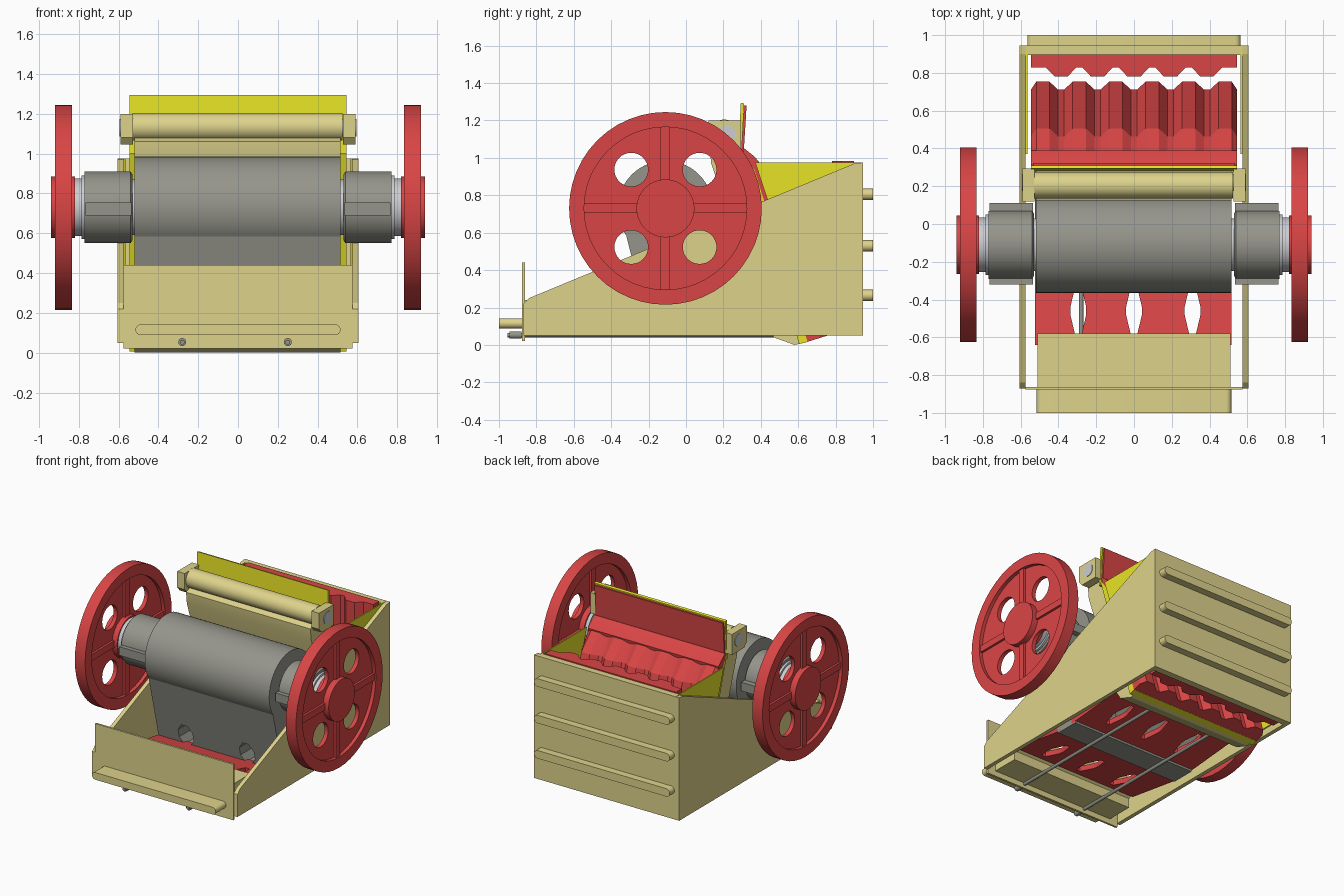
import bpy, bmesh
from math import sin, cos, pi, radians
from mathutils import Vector

if "Cube" in bpy.data.objects:
    bpy.data.objects.remove(bpy.data.objects["Cube"])


def material(name, rgb):
    m = bpy.data.materials.new(name)
    m.diffuse_color = (*rgb, 1)
    m.use_nodes = True
    m.node_tree.nodes["Principled BSDF"].inputs["Base Color"].default_value = m.diffuse_color
    return m


BEIGE = material("beige_paint", (.73, .65, .26))
RED = material("red_paint", (.70, .06, .06))
YELLOW = material("yellow_paint", (.80, .77, .02))
IRON = material("cast_iron", (.30, .30, .26))
STEEL = material("steel", (.6, .61, .64))


def shade(me):
    me.shade_smooth()
    me.set_sharp_from_angle(angle=radians(16))


def finish(name, bm, mat):
    bmesh.ops.remove_doubles(bm, verts=bm.verts, dist=1e-5)
    bmesh.ops.recalc_face_normals(bm, faces=bm.faces)
    me = bpy.data.meshes.new(name)
    bm.to_mesh(me)
    bm.free()
    me.materials.append(mat)
    shade(me)
    ob = bpy.data.objects.new(name, me)
    bpy.context.collection.objects.link(ob)
    return ob


def loft(name, sections, mat):
    """Skin a closed solid through equal-length outlines."""
    bm = bmesh.new()
    rings = [[bm.verts.new(p) for p in s] for s in sections]
    bm.faces.new(rings[0])
    bm.faces.new(rings[-1])
    for a, b in zip(rings, rings[1:]):
        for i in range(len(a)):
            bm.faces.new((a[i - 1], a[i], b[i], b[i - 1]))
    return finish(name, bm, mat)


def prism(name, pts, vec, mat):
    return loft(name, [pts, [Vector(p) + Vector(vec) for p in pts]], mat)


def prism_x(name, yz, x0, x1, mat):
    return prism(name, [(x0, y, z) for y, z in yz], (x1 - x0, 0, 0), mat)


def box(name, x, y, z, mat):
    return prism_x(name, [(y[0], z[0]), (y[1], z[0]), (y[1], z[1]), (y[0], z[1])], x[0], x[1], mat)


def arc(cy, cz, r, a0, a1, n):
    return [(cy + r * cos(radians(a0 + (a1 - a0) * i / n)), cz + r * sin(radians(a0 + (a1 - a0) * i / n)))
            for i in range(n + 1)]


def cyl_x(name, cy, cz, r, x0, x1, mat, n=40):
    return prism_x(name, arc(cy, cz, r, 0, 360, n)[:-1], x0, x1, mat)


def lathe_x(name, prof, cy, cz, mat, n=48):
    """Spin an (x, radius) outline about an x axis."""
    bm = bmesh.new()
    vs = [bm.verts.new((x, cy, cz + r)) for x, r in prof]
    es = [bm.edges.new(p) for p in zip(vs, vs[1:])]
    bmesh.ops.spin(bm, geom=vs + es, cent=(0, cy, cz), axis=(1, 0, 0), angle=2 * pi, steps=n)
    return finish(name, bm, mat)


def cut(ob, cutters):
    for c in cutters:
        m = ob.modifiers.new("cut", 'BOOLEAN')
        m.object, m.operation, m.solver = c, 'DIFFERENCE', 'EXACT'
        bpy.context.view_layer.objects.active = ob
        bpy.ops.object.modifier_apply(modifier=m.name)
        bpy.data.objects.remove(c)
    shade(ob.data)


def capsule_rib(name, half, z, r, y0, y1):
    pts = arc(half - r, z, r, -90, 90, 12) + arc(r - half, z, r, 90, 270, 12)
    prism(name, [(x, y0, zz) for x, zz in pts], (0, y1 - y0, 0), BEIGE)


def hexagon(x, y, tip, w, mid, h):
    return [(x - tip, y - h), (x + tip, y - h), (x + w, y - mid), (x + w, y + mid),
            (x + tip, y + h), (x - tip, y + h), (x - w, y + mid), (x - w, y - mid)]


SY, SZ = -.11, .73      # main shaft centre

# frame: side plates, front and back plates, ribs
for s, side in ((1, "right"), (-1, "left")):
    prism_x(side + "_side_plate", [(-.87, .05), (.945, .05), (.945, .975), (.90, .97), (-.84, .25), (-.87, .22)],
            s * .575, s * .605, BEIGE)
    # cheek liners closing the crushing chamber
    prism_x(side + "_cheek_liner", [(.37, .975), (.91, .975), (.91, .10), (.66, .10)], s * .565, s * .574, YELLOW)
box("front_plate", (-.575, .575), (-.877, -.862), (.02, .44), BEIGE)
box("back_plate", (-.575, .575), (.895, .945), (.05, .975), BEIGE)
capsule_rib("front_rib", .515, .115, .027, -1, -.87)
for i, z in enumerate((.265, .53, .805)):
    capsule_rib("back_rib_%d" % i, .565, z, .03, .94, 1)
# toggle seat behind the front plate
prism_x("toggle_seat", [(-.865, .06), (-.66, .06), (-.66, .13), (-.58, .19), (-.58, .24), (-.865, .24)],
        -.51, .51, BEIGE)

# flywheels, bearings and shaft ends
for s, side in ((1, "right"), (-1, "left")):
    prof = [(.82, 0), (.82, .155), (.862, .155), (.862, .435), (.835, .435), (.835, .515),
            (.92, .515), (.92, .435), (.893, .435), (.893, .155), (.94, .155), (.94, 0)]
    wheel = lathe_x(side + "_flywheel", [(s * x, r) for x, r in prof], SY, SZ, RED)
    cut(wheel, [cyl_x("cutter", SY + a * .183, SZ + b * .207, .09, s * .7, s * 1.1, RED, 32)
                for a in (1, -1) for b in (1, -1)])
    for d in (1, -1):
        lo, hi = sorted((d * .15, d * .44))
        box("%s_spoke_upright_%d" % (side, d), (s * .845, s * .91), (SY - .025, SY + .025), (SZ + lo, SZ + hi), RED)
        box("%s_spoke_level_%d" % (side, d), (s * .845, s * .91), (SY + lo, SY + hi), (SZ - .025, SZ + .025), RED)
    lathe_x(side + "_bearing", [(s * x, r) for x, r in
            ((.53, 0), (.53, .165), (.54, .18), (.77, .18), (.77, 0))], SY, SZ, IRON)
    box(side + "_bearing_flange", (s * .535, s * .765), (SY - .21, SY + .22), (.69, .755), IRON)
    lathe_x(side + "_shaft_end", [(s * x, r) for x, r in
            ((.5, 0), (.5, .14), (.77, .14), (.77, .16), (.787, .16), (.787, .145), (.83, .145), (.83, 0))],
            SY, SZ, STEEL)

# pitman: drum with hanging tapered body
pit = prism_x("pitman", arc(SY, SZ, .255, 215, -35, 40) + [(-.01, .06), (-.19, .06)], -.52, .515, IRON)
cut(pit, [prism("cutter", [(x, -.6, z) for x, z in hexagon(xc, .18, .025, .06, .03, .08)], (0, 1, 0), IRON)
          for xc in (-.28, .23)])


# toggle plates either side of the pitman, pierced by long diamonds
def toggle(name, a, b, yc):
    (ya, za), (yb, zb) = a, b
    ob = prism_x(name, [(ya, za - .02), (yb, zb - .02), (yb, zb + .02), (ya, za + .02)], -.525, .515, RED)
    cut(ob, [prism("cutter", [(x, y, -1) for x, y in hexagon(xc, yc, .016, .042, .02, .13)], (0, 0, 2), RED)
             for xc in (-.295, 0, .31)])


toggle("front_toggle_plate", (-.64, .16), (-.16, .085), -.46)
toggle("rear_toggle_plate", (-.05, .09), (.50, .14), .22)

# tension rods with spring nuts at the front
for x, side in ((.25, "right"), (-.28, "left")):
    for nm, r, y0, y1 in (("rod", .012, -.955, .47), ("spring", .02, -.945, -.88)):
        prism(side + "_tension_" + nm, [(px, y0, pz) for px, pz in arc(x, .053, r, 0, 360, 24)[:-1]],
              (0, y1 - y0, 0), IRON)

# swing jaw hung from its pivot, with backing plate and top clamp
prism_x("swing_jaw", [(.125, 1.06), (.135, .97), (.43, .10), (.47, .04), (.58, 0), (.615, .008), (.30, 1.04), (.26, 1.12)],
        -.52, .515, BEIGE)
prism_x("jaw_backing_plate", [(.605, .005), (.652, .016), (.37, .93), (.29, 1.04)], -.545, .545, YELLOW)
prism_x("liner_clamp", [(.302, 1.05), (.312, 1.05), (.36, 1.012), (.39, .98), (.38, .92), (.33, .95)],
        -.544, .544, RED)
cyl_x("jaw_pivot_tube", .205, 1.135, .07, -.53, .525, BEIGE)
for s, side in ((1, "right"), (-1, "left")):
    prism_x(side + "_pivot_block", [(.12, 1.08), (.15, 1.045), (.295, 1.045), (.295, 1.20), (.12, 1.20)],
            s * .528, s * .59, BEIGE)
    cyl_x(side + "_pivot_pin", .22, 1.13, .045, s * .5, s * .594, STEEL, 24)
# guard above the jaw
prism_x("guard_front", [(.278, 1.0), (.296, 1.0), (.311, 1.29), (.293, 1.295)], -.545, .545, YELLOW)
prism_x("guard_back", [(.296, 1.02), (.308, 1.02), (.324, 1.28), (.311, 1.28)], -.535, .535, RED)


# corrugated liners: trapezoid teeth swept along the jaw
def teeth(n, half, low, high, edge):
    pts = [(-half, 0), (-half, edge)]
    for i in range(n):
        c = (i - (n - 1) / 2) * .193
        pts += [(c - w * .05 - w * .03 * (k in (0, 3)), low if k in (0, 3) else high)
                for k, w in enumerate((1, .7, -.7, -1))]
    pts = [(max(-half, min(half, x)), d) for x, d in pts]
    return pts + [(half + .001, edge), (half + .001, 0)]


nrm, axis = Vector((0, .956, .295)), Vector((0, -.295, .956))
loft("swing_jaw_liner", [[Vector((x, .65, .017)) + nrm * d + axis * t for x, d in teeth(6, .545, lo, hi, ed)]
     for t, lo, hi, ed in ((0, .065, .108, .045), (.84, .065, .108, .045), (.99, .02, .03, .015))], RED)
loft("fixed_jaw_liner", [[(x, .898 - d, z) for x, d in teeth(5, .545, .07, .117, .07)] for z in (.06, .983)], RED)
